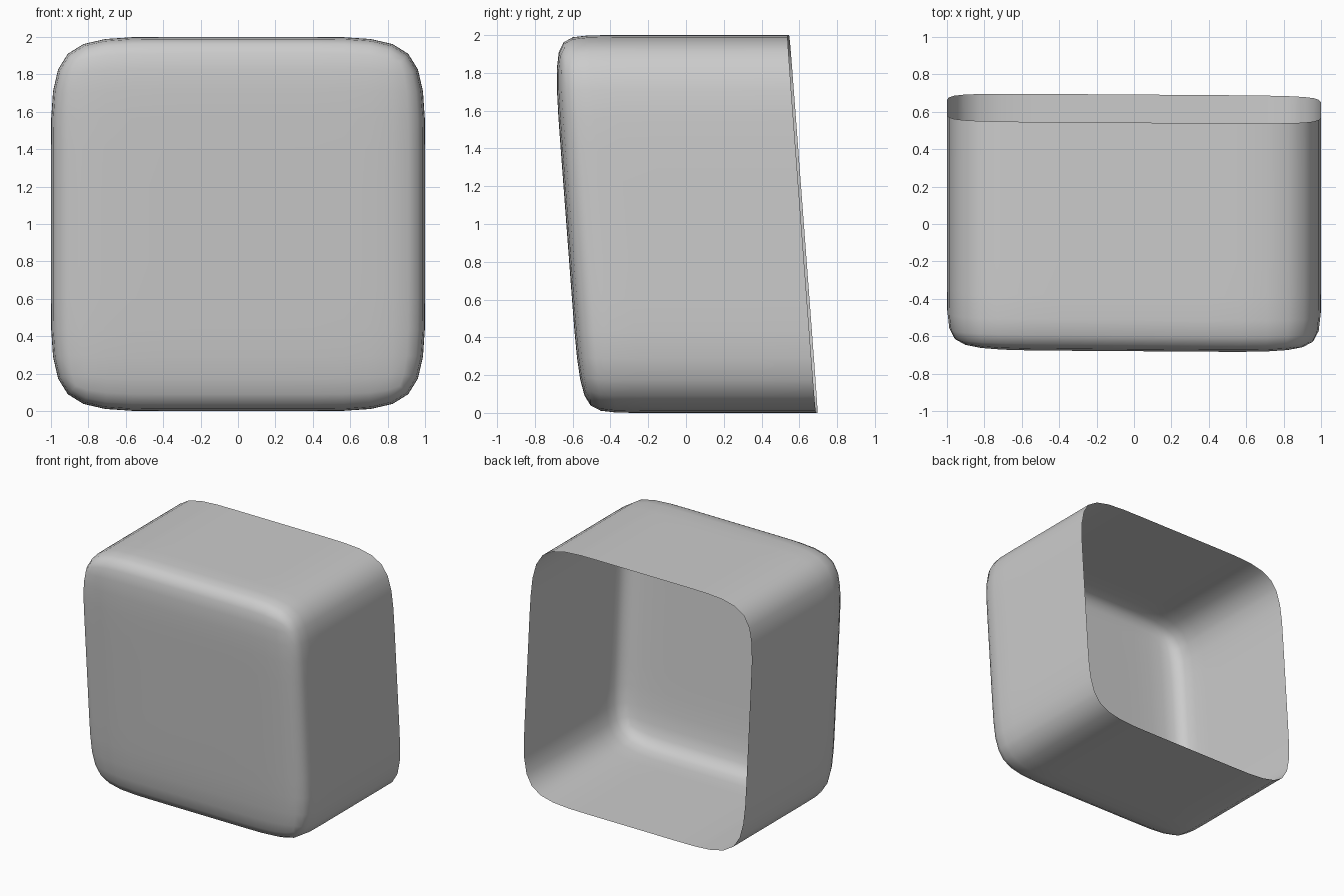
import bpy, bmesh

if "Cube" in bpy.data.objects:
    bpy.data.objects.remove(bpy.data.objects["Cube"])

LOOP = 0.46                            # support loop position across the front
FRONT, SUPPORT, RIM = -0.63, -0.46, 0.617


def extrude_rim(bm, y):
    """Pull the open border of the shell back to depth y."""
    border = [e for e in bm.edges if e.is_boundary]
    new = bmesh.ops.extrude_edge_only(bm, edges=border)["geom"]
    for v in new:
        if isinstance(v, bmesh.types.BMVert):
            v.co.y = y


# Front panel cage: 3 x 3 faces
bm = bmesh.new()
bmesh.ops.create_grid(bm, x_segments=3, y_segments=3, size=1)
for v in bm.verts:
    x, z = [c if abs(c) > 0.9 else (LOOP if c > 0 else -LOOP) for c in v.co.xy]
    v.co = (x, FRONT, z + 1)

# Side walls, open at the back
extrude_rim(bm, SUPPORT)
extrude_rim(bm, RIM)

# Slight lean of the whole shell
for v in bm.verts:
    v.co.y -= 0.075 * (v.co.z - 1) + 0.007 * v.co.x
bmesh.ops.recalc_face_normals(bm, faces=bm.faces)
front = min(bm.faces, key=lambda f: f.calc_center_median().y)
if front.normal.y > 0:
    bmesh.ops.reverse_faces(bm, faces=bm.faces)
for f in bm.faces:
    f.smooth = True

mesh = bpy.data.meshes.new("open_shell")
bm.to_mesh(mesh)
bm.free()
shell = bpy.data.objects.new("open_shell", mesh)
bpy.context.collection.objects.link(shell)

# Rounded corners
sub = shell.modifiers.new("rounding", "SUBSURF")
sub.levels = sub.render_levels = 2
